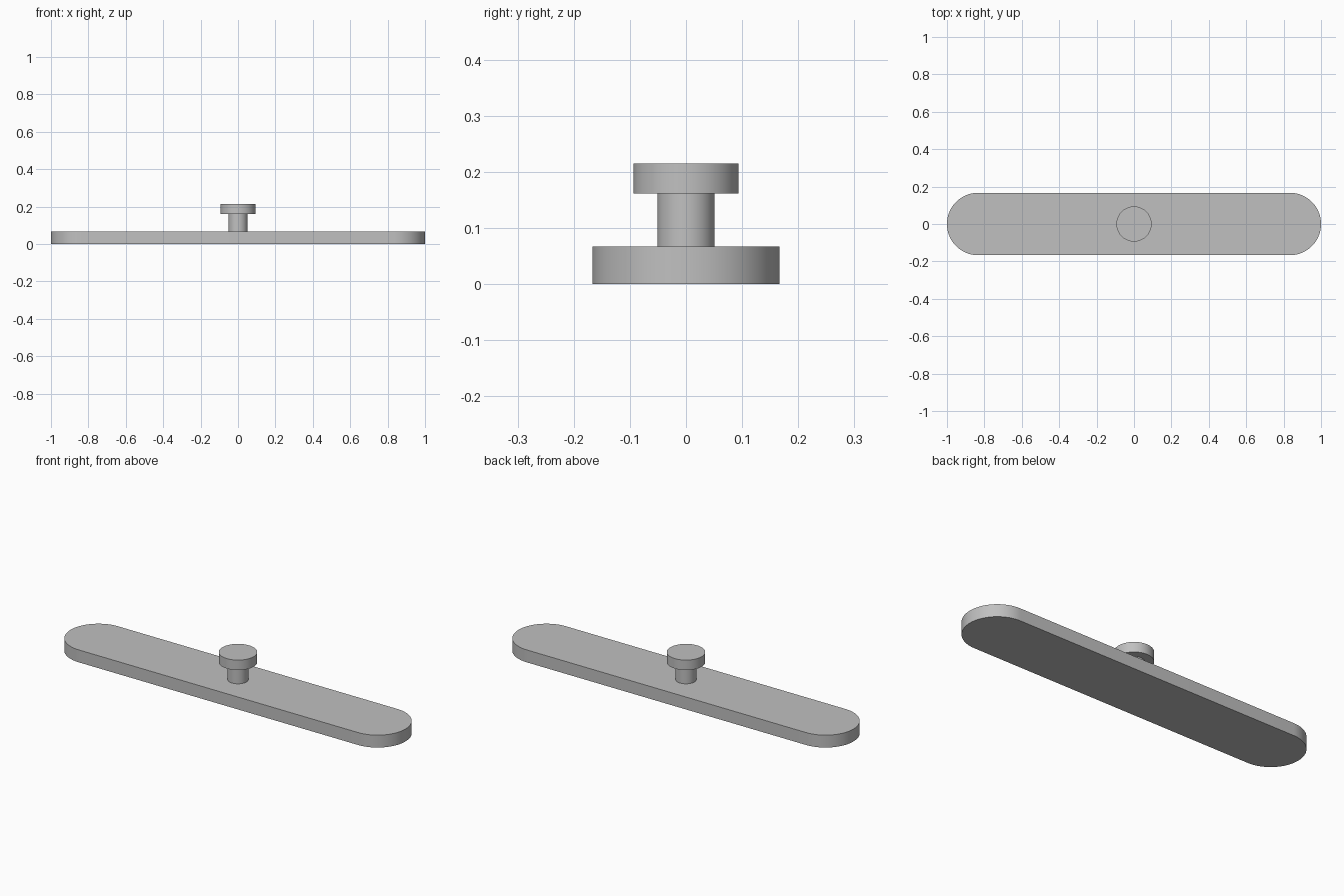
import bpy
import bmesh
from math import radians, pi, cos, sin

cube = bpy.data.objects.get("Cube")
if cube:
    bpy.data.objects.remove(cube, do_unlink=True)

grey = bpy.data.materials.new("satin grey")
grey.use_nodes = True
colour = (0.53, 0.53, 0.53, 1)
grey.diffuse_color = colour
grey.node_tree.nodes["Principled BSDF"].inputs["Base Color"].default_value = colour


def extruded_part(name, radius, z0, z1, half_straight=0.0, steps=48):
    """Extrude a disc, or a round-ended bar when half_straight is set."""
    outline = []
    for side in (1, -1):
        # A plain disc skips the last point of each half to avoid doubles
        count = steps + 1 if half_straight else steps
        for i in range(count):
            a = -pi / 2 + pi * i / steps
            outline.append((side * (half_straight + radius * cos(a)),
                            side * radius * sin(a), z0))
    bm = bmesh.new()
    base = bm.faces.new([bm.verts.new(p) for p in outline])
    top = bmesh.ops.extrude_face_region(bm, geom=[base], use_keep_orig=True)
    lifted = [v for v in top["geom"] if isinstance(v, bmesh.types.BMVert)]
    bmesh.ops.translate(bm, verts=lifted, vec=(0, 0, z1 - z0))
    bmesh.ops.recalc_face_normals(bm, faces=bm.faces)
    mesh = bpy.data.meshes.new(name)
    bm.to_mesh(mesh)
    bm.free()
    mesh.materials.append(grey)
    obj = bpy.data.objects.new(name, mesh)
    bpy.context.collection.objects.link(obj)
    bpy.ops.object.select_all(action="DESELECT")
    obj.select_set(True)
    bpy.context.view_layer.objects.active = obj
    bpy.ops.object.shade_smooth_by_angle(angle=radians(30))
    return obj


# Round-ended bar, with a stem and a flat knob at its middle
extruded_part("base_bar", 0.167, 0, 0.067, half_straight=0.833)
extruded_part("stem", 0.051, 0.06, 0.165)
extruded_part("knob", 0.094, 0.161, 0.215)
